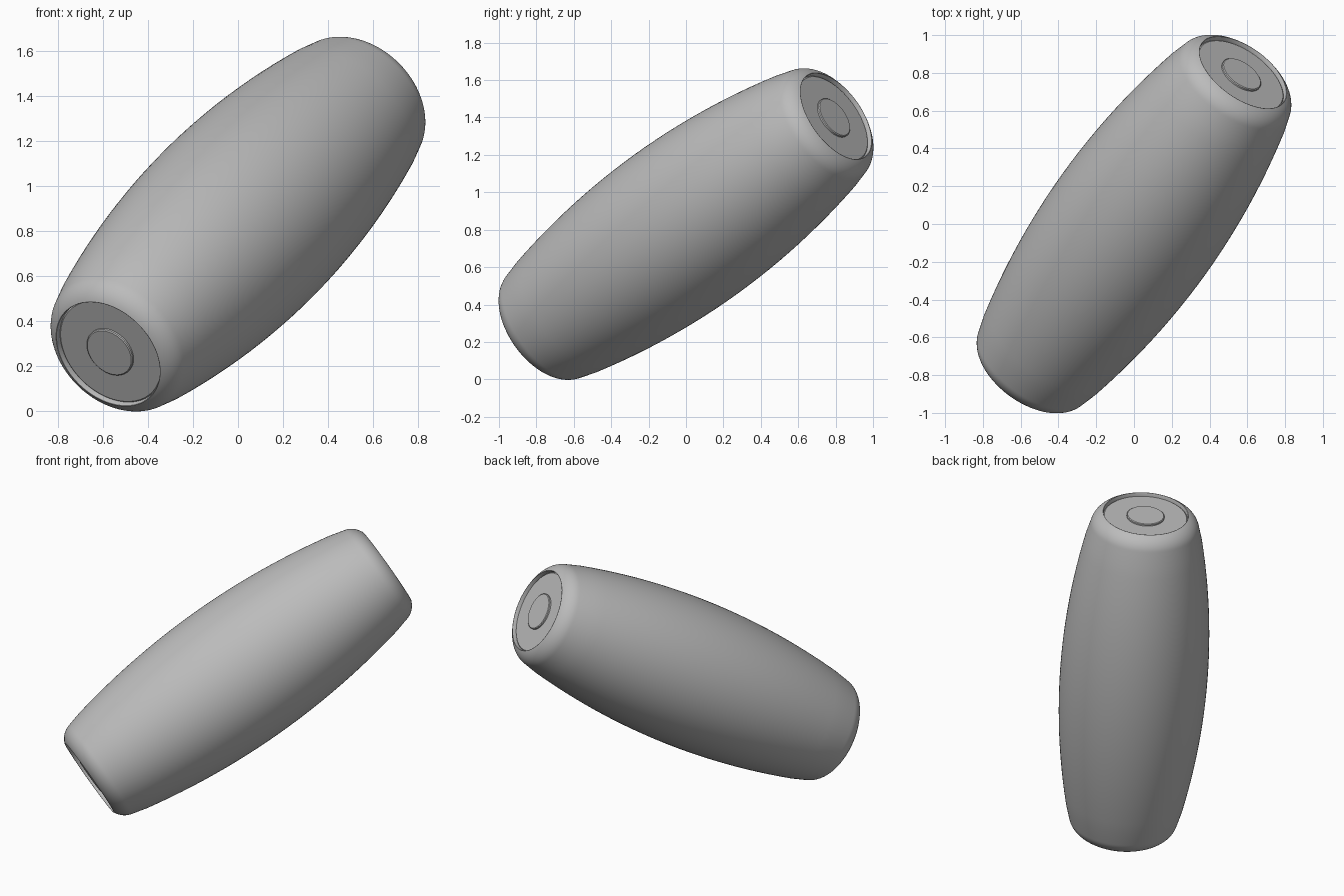
import bpy, bmesh, math
from mathutils import Vector, Matrix

if "Cube" in bpy.data.objects:
    bpy.data.objects.remove(bpy.data.objects["Cube"])

AXIS = Vector((0.505, 0.702, 0.505)).normalized()
PLACE = Matrix.Translation((0, 0, 0.83)) @ AXIS.to_track_quat('Z', 'Y').to_matrix().to_4x4()
SEG = 96

grey = bpy.data.materials.new("plain grey")
grey.diffuse_color = (0.5, 0.5, 0.5, 1)
grey.use_nodes = True
grey.node_tree.nodes["Principled BSDF"].inputs["Base Color"].default_value = grey.diffuse_color


def lathe(name, profile, side=1):
    """Spin (radius, height) points round the tilted axis; radius 0 gives a pole."""
    bm = bmesh.new()
    rings = []
    for r, h in profile:
        n = 1 if r == 0 else SEG
        rings.append([bm.verts.new((r * math.cos(i * math.tau / SEG),
                                    r * math.sin(i * math.tau / SEG), h * side)) for i in range(n)])
    for a, b in zip(rings, rings[1:]):
        for i in range(SEG):
            j = (i + 1) % SEG
            if len(a) == 1:
                bm.faces.new((a[0], b[i], b[j]))
            elif len(b) == 1:
                bm.faces.new((a[i], a[j], b[0]))
            else:
                bm.faces.new((a[i], a[j], b[j], b[i]))
    bmesh.ops.recalc_face_normals(bm, faces=bm.faces[:])
    bm.transform(PLACE)
    mesh = bpy.data.meshes.new(name)
    bm.to_mesh(mesh)
    bm.free()
    mesh.materials.append(grey)
    ob = bpy.data.objects.new(name, mesh)
    bpy.context.collection.objects.link(ob)
    bpy.ops.object.select_all(action='DESELECT')
    ob.select_set(True)
    bpy.context.view_layer.objects.active = ob
    bpy.ops.object.shade_smooth_by_angle(angle=math.radians(35))
    return ob


# Barrel body: bulging side, rounded ends, shallow recess in each end
T0, RING, FILLET = 1.03, 0.213, 0.125
half = [(0.463 - 0.105 * t * t, t) for t in [i * 0.08 for i in range(13)]]
for k in range(12):
    a = math.radians(12 + 54 * k / 11)
    half.append((RING + 0.006 * math.cos(a) + FILLET * math.cos(a), T0 + FILLET * math.sin(a)))
half += [(0.268, 1.145), (0.265, 1.14), (0.265, 1.10), (0, 1.10)]
body = [(r, -h) for r, h in reversed(half)] + half[1:]
lathe("barrel_body", body)

# End plate and raised round button on both ends
for side, label in ((1, "upper"), (-1, "lower")):
    lathe(label + "_end_plate", [(0, 1.09), (0.264, 1.09), (0.264, 1.117), (0.258, 1.122), (0, 1.122)], side)
    lathe(label + "_button", [(0, 1.11), (0.118, 1.11), (0.118, 1.131), (0.113, 1.135), (0, 1.135)], side)
